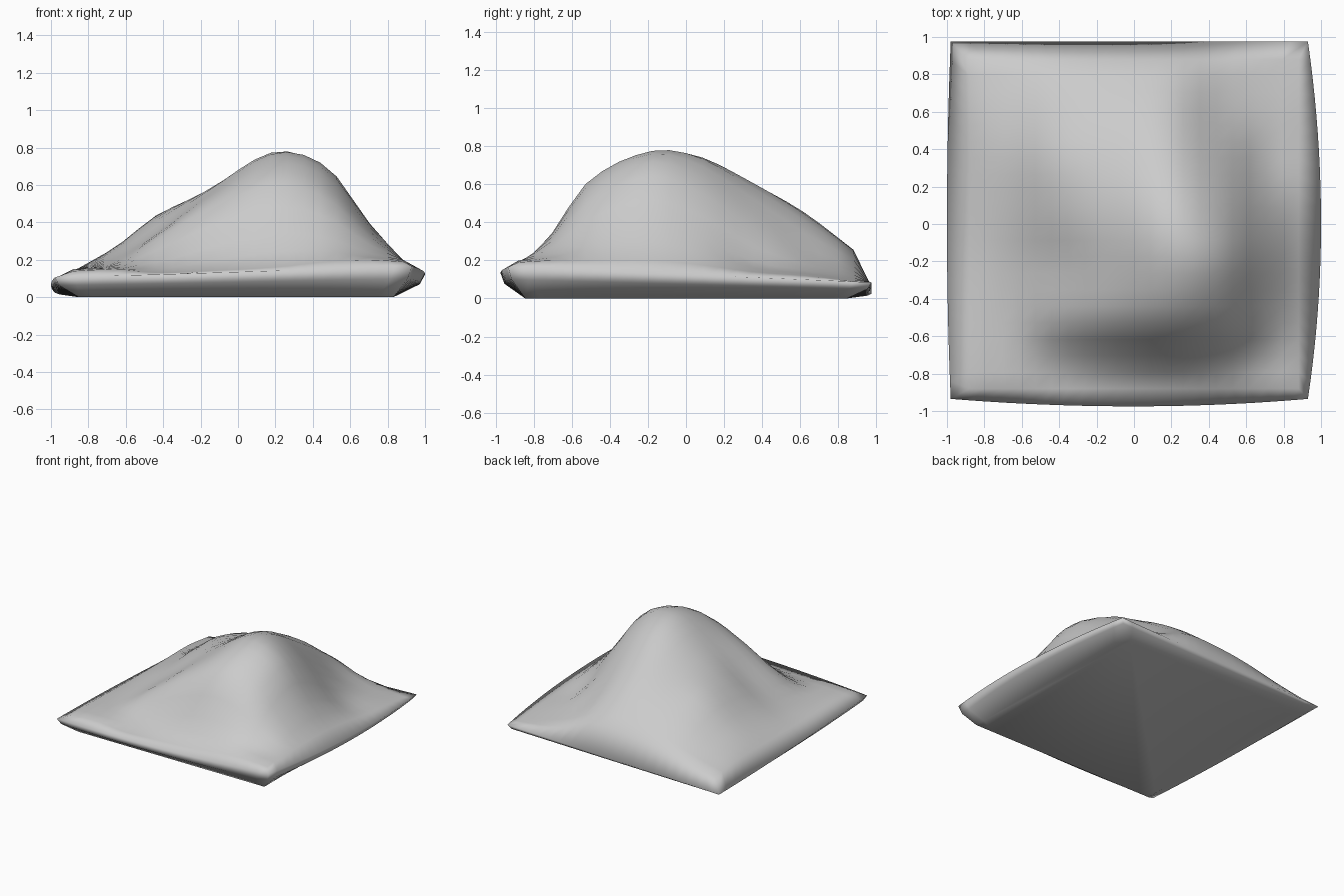
import bpy, bmesh

if "Cube" in bpy.data.objects:
    bpy.data.objects.remove(bpy.data.objects["Cube"])

# Height profiles of the hill: one row per y station, one value per x station
XS = [-.88, -.65, -.42, -.15, .2, .48, .7, .88]
YS = [-.88, -.72, -.52, -.2, .05, .35, .62, .88]
ROWS = [
    [.14, .15, .13, .14, .16, .19, .20, .19],
    [.15, .16, .18, .25, .32, .30, .23, .20],
    [.15, .18, .32, .48, .61, .53, .33, .20],
    [.14, .22, .36, .56, .765, .69, .40, .20],
    [.14, .26, .43, .58, .755, .62, .34, .18],
    [.14, .27, .44, .53, .605, .42, .20, .14],
    [.14, .22, .34, .42, .44, .25, .15, .12],
    [.11, .15, .20, .24, .25, .16, .11, .09],
]
SEGMENTS = 20


def spline(ts, vals, t):
    """Smooth curve through the values (cubic Hermite)."""
    last = len(ts) - 1

    def slope(k):
        a, b = max(k - 1, 0), min(k + 1, last)
        return (vals[b] - vals[a]) / (ts[b] - ts[a])

    i = max(k for k in range(last) if ts[k] <= t + 1e-6 or k == 0)
    h = ts[i + 1] - ts[i]
    s = (t - ts[i]) / h
    return ((1 + 2 * s) * (1 - s) ** 2 * vals[i] + s * (1 - s) ** 2 * h * slope(i)
            + s * s * (3 - 2 * s) * vals[i + 1] + s * s * (s - 1) * h * slope(i + 1))


def height(x, y):
    return spline(YS, [spline(XS, row, x) for row in ROWS], y)


def rim(u, v):
    """Slightly bowed outer outline of the slab, u and v in -1..1."""
    wide = .93 + .07 * (1 - v * v) if u > 0 else .98 + .02 * (1 - v * v)
    deep = .975 if v > 0 else .935 + .04 * (1 - u * u)
    return u * wide, v * deep, .095 + .03 * u - .04 * v


def lower_rim(u, v):
    x, y, z = rim(u, v)
    return x * .975, y * .98, z * .6


def base(u, v):
    return u * .84 - .01, v * .845, 0


# Hill surface
bm = bmesh.new()
bmesh.ops.create_grid(bm, x_segments=SEGMENTS, y_segments=SEGMENTS, size=.88)
for v in bm.verts:
    v.co.z = height(v.co.x, v.co.y)

# Rounded rim and underside, extruded from the border
edges = [e for e in bm.edges if e.is_boundary]
ring_uv = {v: (v.co.x / .88, v.co.y / .88) for e in edges for v in e.verts}
for place in (rim, lower_rim, base):
    geom = bmesh.ops.extrude_edge_only(bm, edges=edges)["geom"]
    edges = [g for g in geom if isinstance(g, bmesh.types.BMEdge) and g.is_boundary]
    new_uv = {}
    for v in {v for e in edges for v in e.verts}:
        source = next(e.other_vert(v) for e in v.link_edges if e.other_vert(v) in ring_uv)
        new_uv[v] = ring_uv[source]
    for v, uv in new_uv.items():
        v.co = place(*uv)
    ring_uv = new_uv
bmesh.ops.contextual_create(bm, geom=edges)
bmesh.ops.recalc_face_normals(bm, faces=bm.faces)

mesh = bpy.data.meshes.new("hill_terrain")
bm.to_mesh(mesh)
bm.free()
hill = bpy.data.objects.new("hill_terrain", mesh)
bpy.context.collection.objects.link(hill)
for p in mesh.polygons:
    p.use_smooth = True
